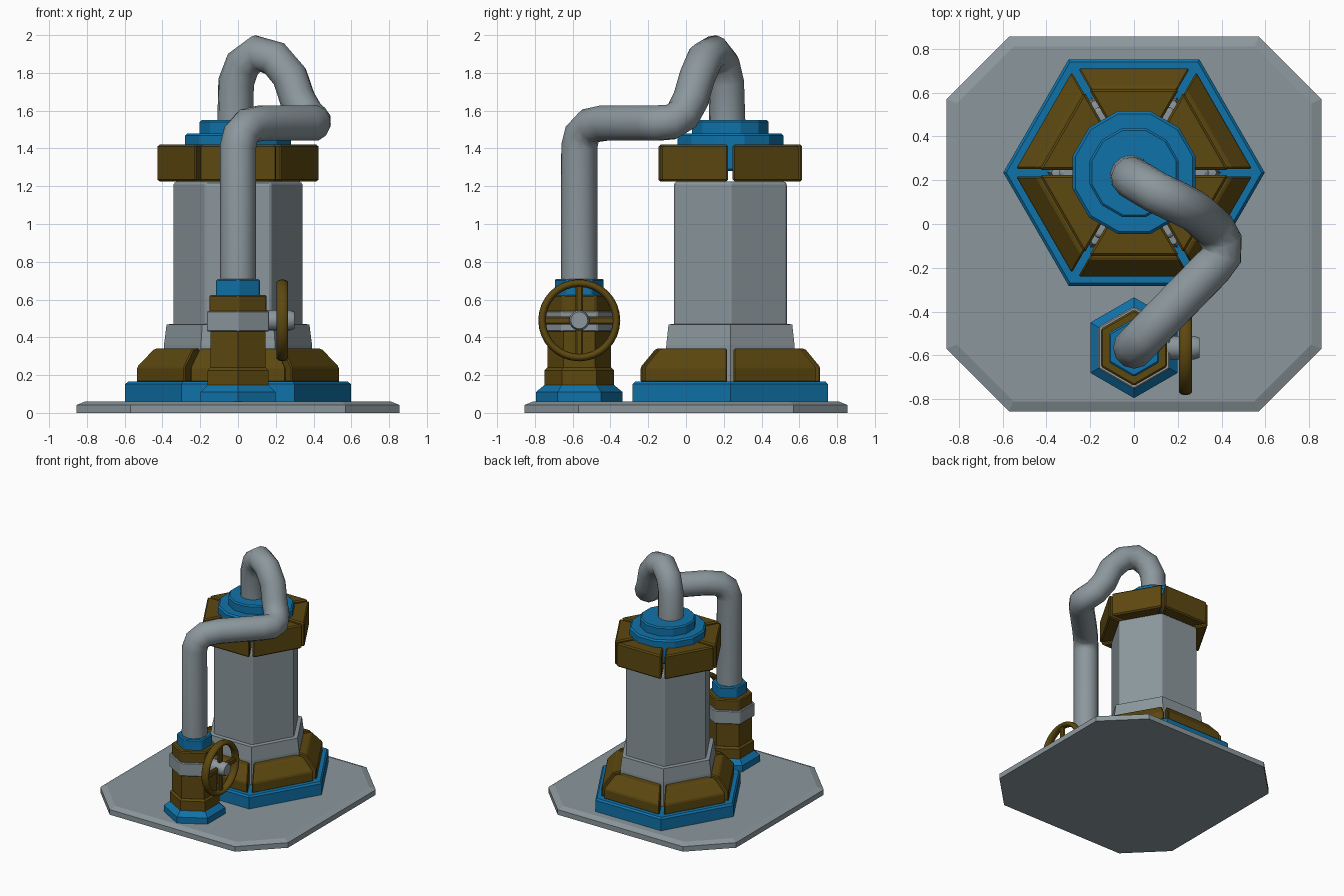
import bpy, bmesh, math
from mathutils import Matrix, Vector

cube = bpy.data.objects.get("Cube")
if cube:
    bpy.data.objects.remove(cube, do_unlink=True)


def material(name, rgb):
    m = bpy.data.materials.new(name)
    m.use_nodes = True
    m.diffuse_color = (*rgb, 1)
    m.node_tree.nodes["Principled BSDF"].inputs["Base Color"].default_value = (*rgb, 1)
    return m


GREY = material("steel grey", (0.26, 0.31, 0.335))
BLUE = material("blue paint", (0.005, 0.17, 0.40))
BROWN = material("bronze brown", (0.11, 0.065, 0.005))

TOWER = Vector((0, 0.235, 0))
VALVE = Vector((0, -0.565, 0))


def make(name, bm, mat, bevel=0.0, smooth=False):
    bmesh.ops.recalc_face_normals(bm, faces=bm.faces)
    me = bpy.data.meshes.new(name)
    bm.to_mesh(me)
    bm.free()
    me.materials.append(mat)
    ob = bpy.data.objects.new(name, me)
    bpy.context.collection.objects.link(ob)
    if bevel:
        mod = ob.modifiers.new("bevel", "BEVEL")
        mod.width, mod.segments = bevel, 1
    if smooth:
        me.shade_smooth()
    return ob


def loft(bm, loops):
    """Skin a stack of point loops and cap both ends."""
    rings = [[bm.verts.new(p) for p in loop] for loop in loops]
    n = len(rings[0])
    for a, b in zip(rings, rings[1:]):
        for i in range(n):
            j = (i + 1) % n
            bm.faces.new((a[i], a[j], b[j], b[i]))
    bm.faces.new(rings[0])
    bm.faces.new(rings[-1])


def prism(name, profile, mat, centre, sides=6, turn=0, bevel=0.0):
    """Stacked polygon rings from (radius, height) pairs."""
    bm = bmesh.new()
    loops = []
    for r, z in profile:
        angles = [math.radians(turn) + math.tau * i / sides for i in range(sides)]
        loops.append([centre + Vector((r * math.cos(t), r * math.sin(t), z)) for t in angles])
    loft(bm, loops)
    return make(name, bm, mat, bevel)


def armour(name, profile, gap, bevel):
    """Six mitred panels around the tower from (distance, height) pairs."""
    for k in range(6):
        bm = bmesh.new()
        ends = []
        for side in (-1, 1):
            ends.append([(side * (d * math.tan(math.pi / 6) - gap / math.cos(math.pi / 6)), d, z)
                         for d, z in profile])
        loft(bm, ends)
        turn = Matrix.Translation(TOWER) @ Matrix.Rotation(k * math.pi / 3, 4, "Z")
        bmesh.ops.transform(bm, matrix=turn, verts=bm.verts)
        make(f"{name}_{k + 1}", bm, BROWN, bevel)


# Ground plate: octagon with a chamfered top
bm = bmesh.new()
plate = []
for w, c, z in ((0.855, 0.57, 0), (0.855, 0.57, 0.042), (0.81, 0.55, 0.06)):
    plate.append([(w, -c, z), (w, c, z), (c, w, z), (-c, w, z),
                  (-w, c, z), (-w, -c, z), (-c, -w, z), (c, -w, z)])
loft(bm, plate)
make("ground_plate", bm, GREY)

# Tower
prism("tower_foot", [(0.597, 0.05), (0.597, 0.152), (0.583, 0.165)], BLUE, TOWER)
armour("skirt_panel", [(0.475, 0.16), (0.475, 0.243), (0.395, 0.34), (0.3, 0.34), (0.3, 0.16)],
       0.017, 0.008)
prism("tower_collar", [(0.395, 0.15), (0.392, 0.36), (0.378, 0.468), (0.34, 0.472)], GREY, TOWER)
prism("tower_body", [(0.345, 0.4), (0.345, 1.21), (0.335, 1.225)], GREY, TOWER, bevel=0.008)
armour("crown_panel", [(0.38, 1.225), (0.38, 1.42), (0.2, 1.42), (0.2, 1.225)], 0.012, 0.01)
prism("tower_cap", [(0.29, 1.28), (0.29, 1.48)], BLUE, TOWER, 12, 15, 0.012)
prism("cap_step", [(0.21, 1.47), (0.21, 1.55)], BLUE, TOWER, 12, 15, 0.01)

# Valve column
prism("valve_foot", [(0.23, 0.05), (0.23, 0.11), (0.185, 0.147)], BLUE, VALVE, turn=30)
prism("valve_flange", [(0.185, 0.14), (0.185, 0.225), (0.17, 0.24)], BROWN, VALVE, turn=30)
prism("valve_body", [(0.168, 0.2), (0.168, 0.5)], BROWN, VALVE, turn=30)
prism("valve_band", [(0.19, 0.43), (0.19, 0.54)], GREY, VALVE, turn=30, bevel=0.006)
prism("valve_head", [(0.174, 0.5), (0.174, 0.625)], BROWN, VALVE, turn=30, bevel=0.008)
prism("valve_neck", [(0.133, 0.6), (0.133, 0.71)], BLUE, VALVE, turn=30, bevel=0.008)

# Hand wheel, built flat and turned to face +x
HUB = Vector((0.235, VALVE.y, 0.49))
FACE_X = Matrix.Translation(HUB) @ Matrix.Rotation(math.pi / 2, 4, "Y")

bm = bmesh.new()
rim, tube = 32, 10
grid = []
for i in range(rim):
    a = math.tau * i / rim
    row = []
    for j in range(tube):
        b = math.tau * j / tube
        r = 0.197 + 0.02 * math.cos(b)
        row.append(bm.verts.new((r * math.cos(a), r * math.sin(a), 0.032 * math.sin(b))))
    grid.append(row)
for i in range(rim):
    for j in range(tube):
        p, q = grid[i], grid[(i + 1) % rim]
        k = (j + 1) % tube
        bm.faces.new((p[j], q[j], q[k], p[k]))
bmesh.ops.transform(bm, matrix=FACE_X, verts=bm.verts)
make("wheel_rim", bm, BROWN, smooth=True)

for k, size in enumerate(((0.385, 0.042, 0.03), (0.042, 0.385, 0.03))):
    bm = bmesh.new()
    bmesh.ops.create_cube(bm, size=1, matrix=FACE_X @ Matrix.Diagonal((*size, 1)))
    make(f"wheel_spoke_{k + 1}", bm, BROWN, 0.008)

stem = prism("wheel_stem", [(0.054, -0.11), (0.054, 0.04), (0.045, 0.065)], GREY, Vector(), 16)
stem.data.transform(FACE_X)
for f in stem.data.polygons:
    f.use_smooth = len(f.vertices) == 4
stem.data.set_sharp_from_angle(angle=math.radians(28))

# Bent pipe from the valve to the tower cap
path = [(0, -0.565, 0.66), (0, -0.565, 1.41), (0.015, -0.55, 1.475), (0.055, -0.508, 1.52),
        (0.13, -0.43, 1.535), (0.355, -0.2, 1.535), (0.4, -0.145, 1.535), (0.4, -0.08, 1.54),
        (0.365, -0.02, 1.575), (0.315, 0.025, 1.66), (0.275, 0.06, 1.78), (0.195, 0.1, 1.875),
        (0.1, 0.145, 1.905), (0.025, 0.19, 1.845), (-0.01, 0.212, 1.75), (-0.015, 0.22, 1.5)]
curve = bpy.data.curves.new("bent_pipe", "CURVE")
curve.dimensions = "3D"
curve.bevel_depth = 0.096
curve.bevel_resolution = 4
curve.use_fill_caps = True
spline = curve.splines.new("POLY")
spline.points.add(len(path) - 1)
for point, co in zip(spline.points, path):
    point.co = (*co, 1)
spline.use_smooth = True
curve.materials.append(GREY)
bpy.context.collection.objects.link(bpy.data.objects.new("bent_pipe", curve))
